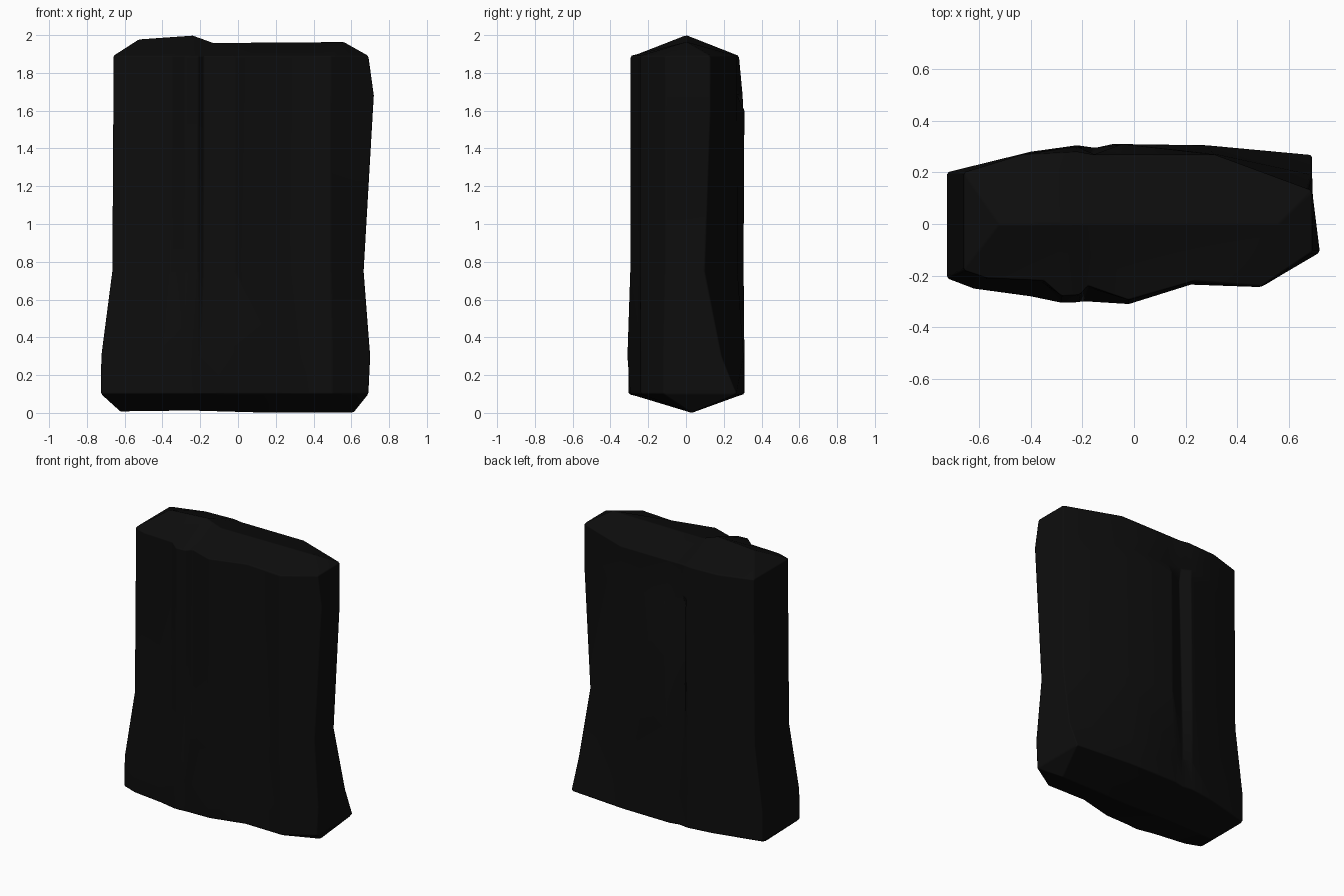
import bpy, bmesh

if "Cube" in bpy.data.objects:
    bpy.data.objects.remove(bpy.data.objects["Cube"])

# Outline running counter-clockwise from front left: top x, y then bottom x, y
outline = [
    (-.66, -.18, -.725, -.21), (-.57, -.21, -.62, -.25), (-.35, -.22, -.40, -.28),
    (-.28, -.28, -.28, -.305), (-.21, -.275, -.24, -.305), (-.18, -.24, -.20, -.30),
    (-.02, -.295, -.02, -.295), (.22, -.225, .22, -.235), (.49, -.245, .50, -.24),
    (.69, -.11, .69, -.12), (.69, .13, .69, .27), (.31, .27, .28, .305),
    (-.05, .27, -.08, .31), (-.16, .27, -.15, .295), (-.22, .28, -.22, .305),
    (-.43, .27, -.40, .28), (-.66, .20, -.725, .20)]

# Height and blend from bottom outline to top outline
levels = [(.10, 0), (.30, .02), (.75, .92), (1.60, 1), (1.68, 1), (1.89, 1)]

# Chips, crack and leaning corner: (level, point) -> x, y
chips = {(1, 6): (-.02, -.31), (1, 9): (.70, -.12), (1, 10): (.69, .19),
         (2, 9): (.665, -.11), (2, 10): (.665, .10), (2, 12): (-.06, .305),
         (2, 13): (-.17, .26), (2, 14): (-.22, .305), (3, 9): (.715, -.11),
         (3, 12): (-.05, .31), (3, 13): (-.17, .235), (3, 14): (-.21, .305),
         (4, 9): (.72, -.11), (4, 14): (-.215, .30)}

bm = bmesh.new()
rings = []
for i, (z, t) in enumerate(levels):
    ring = []
    for k, (tx, ty, bx, by) in enumerate(outline):
        x, y = chips.get((i, k), (bx + (tx - bx) * t, by + (ty - by) * t))
        ring.append(bm.verts.new((x, y, z)))
    rings.append(ring)

# Rock walls
n = len(outline)
for a, b in zip(rings, rings[1:]):
    for k in range(n):
        j = (k + 1) % n
        bm.faces.new((a[k], a[j], b[j], b[k]))


# Roof-like caps that rise to a ridge along the middle
def cap(ring, ridge_points):
    ridge = [bm.verts.new(p) for p in ridge_points]
    near = [min(range(len(ridge)), key=lambda r: abs(ridge[r].co.x - v.co.x)) for v in ring]
    for k in range(n):
        j = (k + 1) % n
        p, q = near[k], near[j]
        step = 1 if p >= q else -1
        path = [ridge[r] for r in range(q, p + step, step)]
        bm.faces.new([ring[k], ring[j]] + path)


cap(rings[-1], [(-.52, 0, 1.98), (-.24, 0, 2), (-.13, 0, 1.96), (.56, 0, 1.965)])
cap(rings[0], [(-.62, .03, .005), (-.24, .03, .01), (.10, .03, 0), (.61, .03, 0)])
bmesh.ops.recalc_face_normals(bm, faces=bm.faces)

mesh = bpy.data.meshes.new("stone_slab")
bm.to_mesh(mesh)
bm.free()
slab = bpy.data.objects.new("stone_slab", mesh)
bpy.context.collection.objects.link(slab)
for f in mesh.polygons:
    f.use_smooth = True

# Thin worn edges
bevel = slab.modifiers.new("worn_edges", "BEVEL")
bevel.width = .008
bevel.segments = 1
bevel.limit_method = 'ANGLE'
bevel.angle_limit = .5
bevel.harden_normals = True

mat = bpy.data.materials.new("black_stone")
mat.diffuse_color = (.004, .004, .004, 1)
mat.use_nodes = True
mat.node_tree.nodes["Principled BSDF"].inputs["Base Color"].default_value = mat.diffuse_color
mesh.materials.append(mat)
